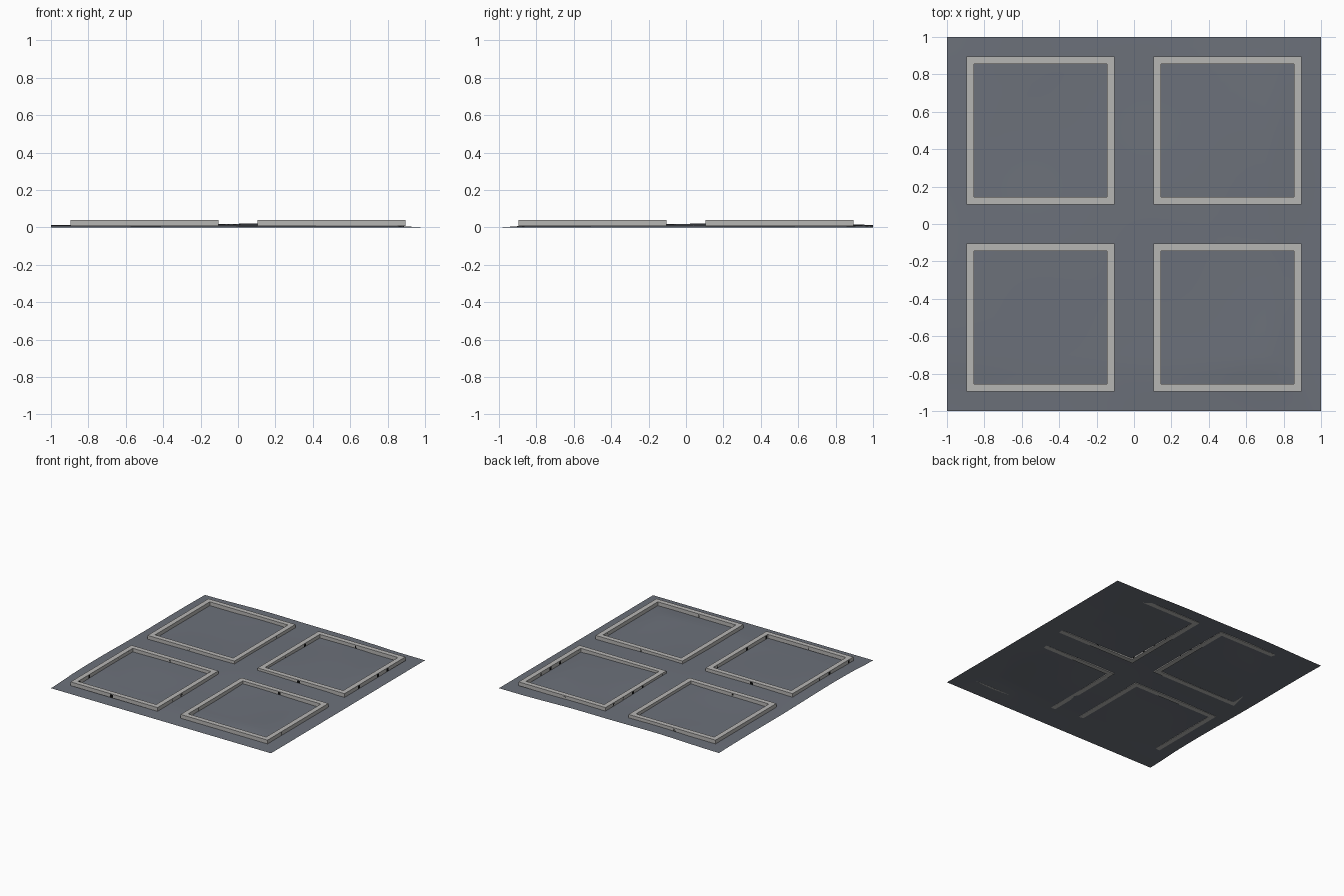
import bpy, bmesh, math

if "Cube" in bpy.data.objects:
    bpy.data.objects.remove(bpy.data.objects["Cube"])


def material(name, rgb):
    m = bpy.data.materials.new(name)
    m.diffuse_color = (*rgb, 1)
    m.use_nodes = True
    m.node_tree.nodes["Principled BSDF"].inputs["Base Color"].default_value = m.diffuse_color
    return m


slate = material("slate asphalt", (0.15, 0.165, 0.195))
stone = material("pale kerb stone", (0.47, 0.465, 0.455))
black = material("drain black", (0.004, 0.004, 0.004))


def finish(bm, name, mat):
    bmesh.ops.recalc_face_normals(bm, faces=bm.faces)
    me = bpy.data.meshes.new(name)
    bm.to_mesh(me)
    bm.free()
    me.materials.append(mat)
    ob = bpy.data.objects.new(name, me)
    bpy.context.collection.objects.link(ob)
    return ob


def add_box(bm, x0, x1, y0, y1, z0, z1):
    geom = bmesh.ops.create_cube(bm, size=1)
    for v in geom["verts"]:
        v.co = ((x0 + x1) / 2 + v.co.x * (x1 - x0),
                (y0 + y1) / 2 + v.co.y * (y1 - y0),
                (z0 + z1) / 2 + v.co.z * (z1 - z0))


# Gently uneven ground sheet, sinking to zero at the front and right rims
def ground_height(x, y):
    n = (math.sin(3.1 * x + 1.3 * y + 0.6) + math.sin(4.3 * y - 2.2 * x + 1.1)
         + 0.6 * math.sin(7.7 * x + 5.1 * y)) / 2.6
    rim = min(1, (1 - x) / 0.25, (1 + y) / 0.25)
    corner = max(0, x * x + y * y - 0.9) * 0.009
    return max(0, (0.013 + 0.008 * n - corner) * rim)


bm = bmesh.new()
bmesh.ops.create_grid(bm, x_segments=40, y_segments=40, size=1)
for v in bm.verts:
    v.co.z = ground_height(v.co.x, v.co.y)
for f in bm.faces:
    f.smooth = True
ground = finish(bm, "ground", slate)

# Four square kerbs, each with drain slots flush in its stones
IN, OUT, W = 0.105, 0.895, 0.04
Z0, Z1 = 0.009, 0.04
for sx, lr in ((-1, "left"), (1, "right")):
    for sy, fb in ((-1, "front"), (1, "back")):
        x0, x1 = sorted((sx * IN, sx * OUT))
        y0, y1 = sorted((sy * IN, sy * OUT))
        bm = bmesh.new()
        outline = [(x0, y0), (x1, y0), (x1, y1), (x0, y1)]
        inner = [(x0 + W, y0 + W), (x1 - W, y0 + W), (x1 - W, y1 - W), (x0 + W, y1 - W)]
        rings = [[bm.verts.new((x, y, z)) for x, y in pts]
                 for pts, z in ((outline, Z0), (outline, Z1), (inner, Z1), (inner, Z0))]
        for r in range(4):
            a, b = rings[r], rings[(r + 1) % 4]
            for i in range(4):
                j = (i + 1) % 4
                bm.faces.new((a[i], a[j], b[j], b[i]))
        finish(bm, f"kerb_{fb}_{lr}", stone)

        bm = bmesh.new()
        for i in range(6):
            y = y0 + 0.06 + i * 0.125
            for xa in (x0, x1 - W):
                add_box(bm, xa, xa + W, y - 0.0125, y + 0.0125, 0.011, 0.035)
        xm = (x0 + x1) / 2 - 0.0225
        for ya in (y0, y1 - W):
            add_box(bm, xm - 0.0125, xm + 0.0125, ya, ya + W, 0.011, 0.035)
        finish(bm, f"drain_slots_{fb}_{lr}", black)
